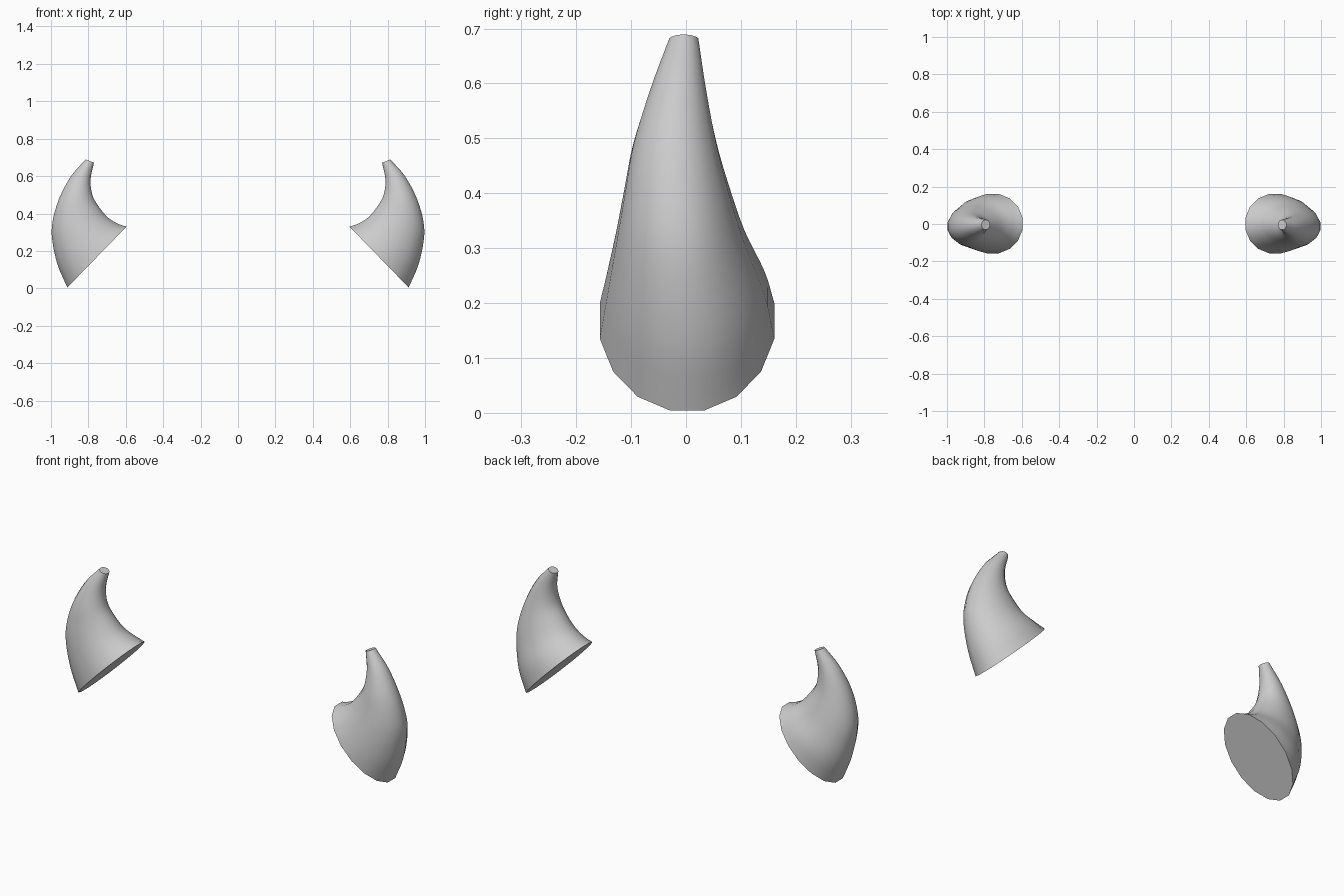
import bpy, bmesh, math
from mathutils import Vector

if "Cube" in bpy.data.objects:
    bpy.data.objects.remove(bpy.data.objects["Cube"])

SIDES, STEPS = 16, 4

# Horn stations, base to tip: outer x, outer z, inner x, inner z, y centre, y half-width
STATIONS = [
    (0.914, 0.003, 0.594, 0.332, 0.002, 0.162),
    (0.966, 0.125, 0.640, 0.346, 0.000, 0.146),
    (0.995, 0.260, 0.695, 0.380, -0.010, 0.119),
    (0.992, 0.360, 0.745, 0.440, -0.016, 0.098),
    (0.957, 0.480, 0.778, 0.500, -0.020, 0.077),
    (0.893, 0.600, 0.788, 0.580, -0.014, 0.051),
    (0.815, 0.689, 0.770, 0.671, -0.004, 0.027),
]


def spline(rows, steps):
    """Catmull-Rom interpolation of whole stations."""
    ext = [[2 * a - b for a, b in zip(rows[0], rows[1])], *rows,
           [2 * a - b for a, b in zip(rows[-1], rows[-2])]]
    out = []
    for i in range(1, len(ext) - 2):
        for k in range(steps):
            t = k / steps
            out.append([0.5 * (2 * b + (c - a) * t + (2 * a - 5 * b + 4 * c - d) * t * t
                               + (3 * b - a - 3 * c + d) * t ** 3)
                        for a, b, c, d in zip(*ext[i - 1:i + 3])])
    out.append(list(rows[-1]))
    return out


def horn(name, side):
    bm = bmesh.new()
    rings = []
    # Elliptical rings swept along the curved profile
    for ox, oz, ix, iz, yc, yh in spline(STATIONS, STEPS):
        centre = Vector(((ox + ix) / 2, yc, (oz + iz) / 2))
        axis = Vector(((ox - ix) / 2, 0, (oz - iz) / 2)) * 1.01
        ring = []
        for k in range(SIDES):
            a = 2 * math.pi * (k + 0.5) / SIDES
            p = centre + axis * math.cos(a) + Vector((0, yh * math.sin(a), 0))
            ring.append(bm.verts.new((p.x * side, p.y, p.z)))
        rings.append(ring)
    for r0, r1 in zip(rings, rings[1:]):
        for k in range(SIDES):
            j = (k + 1) % SIDES
            bm.faces.new((r0[k], r0[j], r1[j], r1[k]))
    # Closed base and blunt tip
    bm.faces.new(rings[0])
    bm.faces.new(rings[-1])
    bmesh.ops.recalc_face_normals(bm, faces=bm.faces)
    mesh = bpy.data.meshes.new(name)
    bm.to_mesh(mesh)
    bm.free()
    obj = bpy.data.objects.new(name, mesh)
    bpy.context.collection.objects.link(obj)
    bpy.ops.object.select_all(action='DESELECT')
    obj.select_set(True)
    bpy.context.view_layer.objects.active = obj
    bpy.ops.object.shade_smooth_by_angle(angle=math.radians(40))


horn("right_horn", 1)
horn("left_horn", -1)
